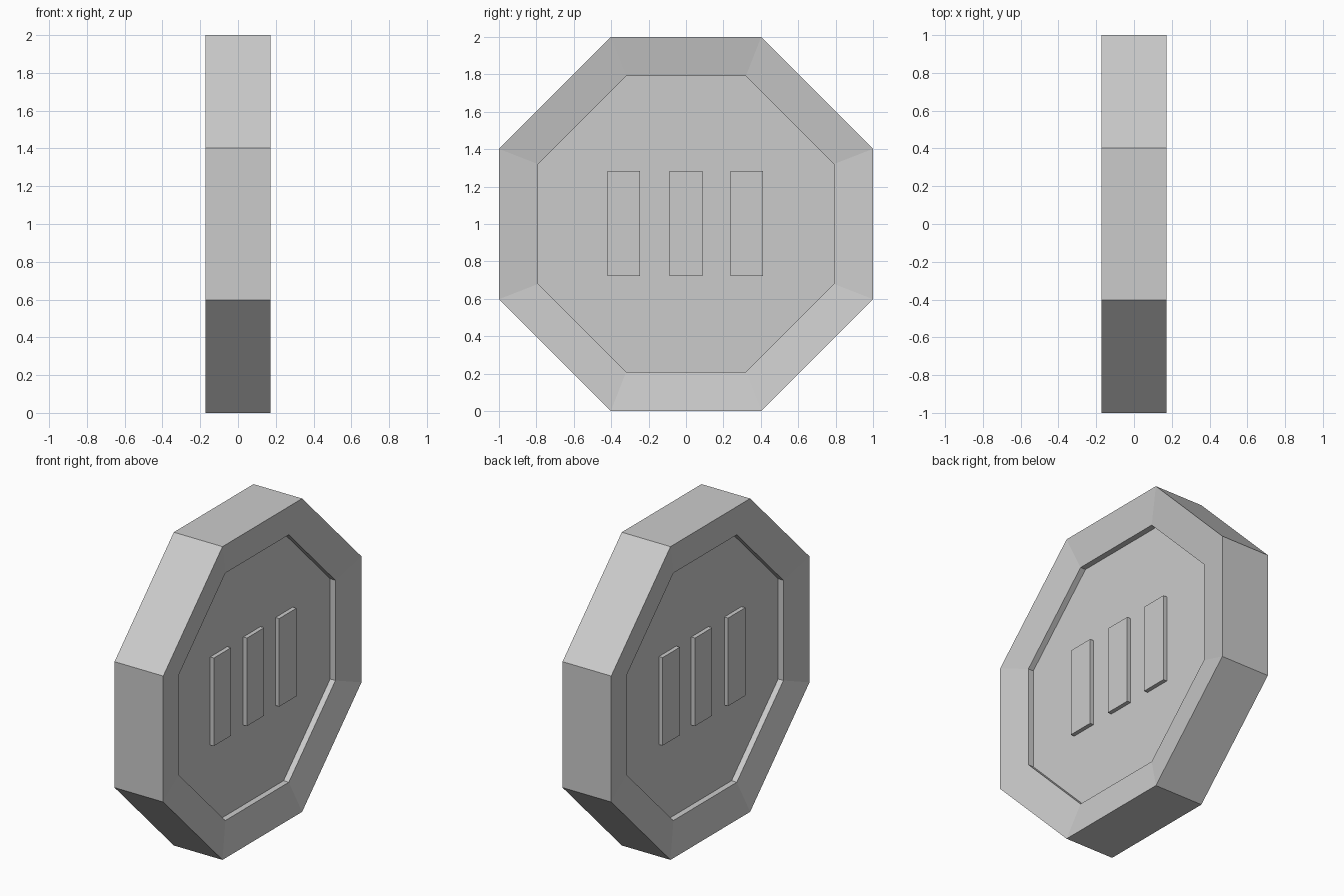
import bpy, bmesh

if "Cube" in bpy.data.objects:
    bpy.data.objects.remove(bpy.data.objects["Cube"])


def octagon(bm, x, half, corner):
    """Ring of eight vertices in the YZ plane, centred at z = 1."""
    h, c = half, corner
    pts = [(h, -c), (h, c), (c, h), (-c, h), (-h, c), (-h, -c), (-c, -h), (c, -h)]
    return [bm.verts.new((x, y, z + 1)) for y, z in pts]


def add_object(name, bm):
    bmesh.ops.recalc_face_normals(bm, faces=bm.faces)
    mesh = bpy.data.meshes.new(name)
    bm.to_mesh(mesh)
    bm.free()
    obj = bpy.data.objects.new(name, mesh)
    bpy.context.collection.objects.link(obj)
    return obj


# Coin body: outer edge, inward-sloping rim, recess wall, floor on both sides
OUTER, INNER = (1.0, 0.402), (0.79, 0.32)
profile = [(0.098, INNER), (0.135, INNER), (0.172, OUTER),
           (-0.172, OUTER), (-0.135, INNER), (-0.098, INNER)]
bm = bmesh.new()
rings = [octagon(bm, x, *size) for x, size in profile]
for a, b in zip(rings, rings[1:]):
    for i in range(8):
        j = (i + 1) % 8
        bm.faces.new((a[i], a[j], b[j], b[i]))
bm.faces.new(rings[0])
bm.faces.new(rings[-1])
add_object("coin_body", bm)

# Three raised bars, each running through the coin to show on both faces
for name, y in (("bar_left", -0.334), ("bar_middle", 0.0), ("bar_right", 0.326)):
    bm = bmesh.new()
    bmesh.ops.create_cube(bm, size=1)
    bmesh.ops.scale(bm, vec=(0.248, 0.174, 0.562), verts=bm.verts)
    bmesh.ops.translate(bm, vec=(0, y, 1.002), verts=bm.verts)
    add_object(name, bm)
